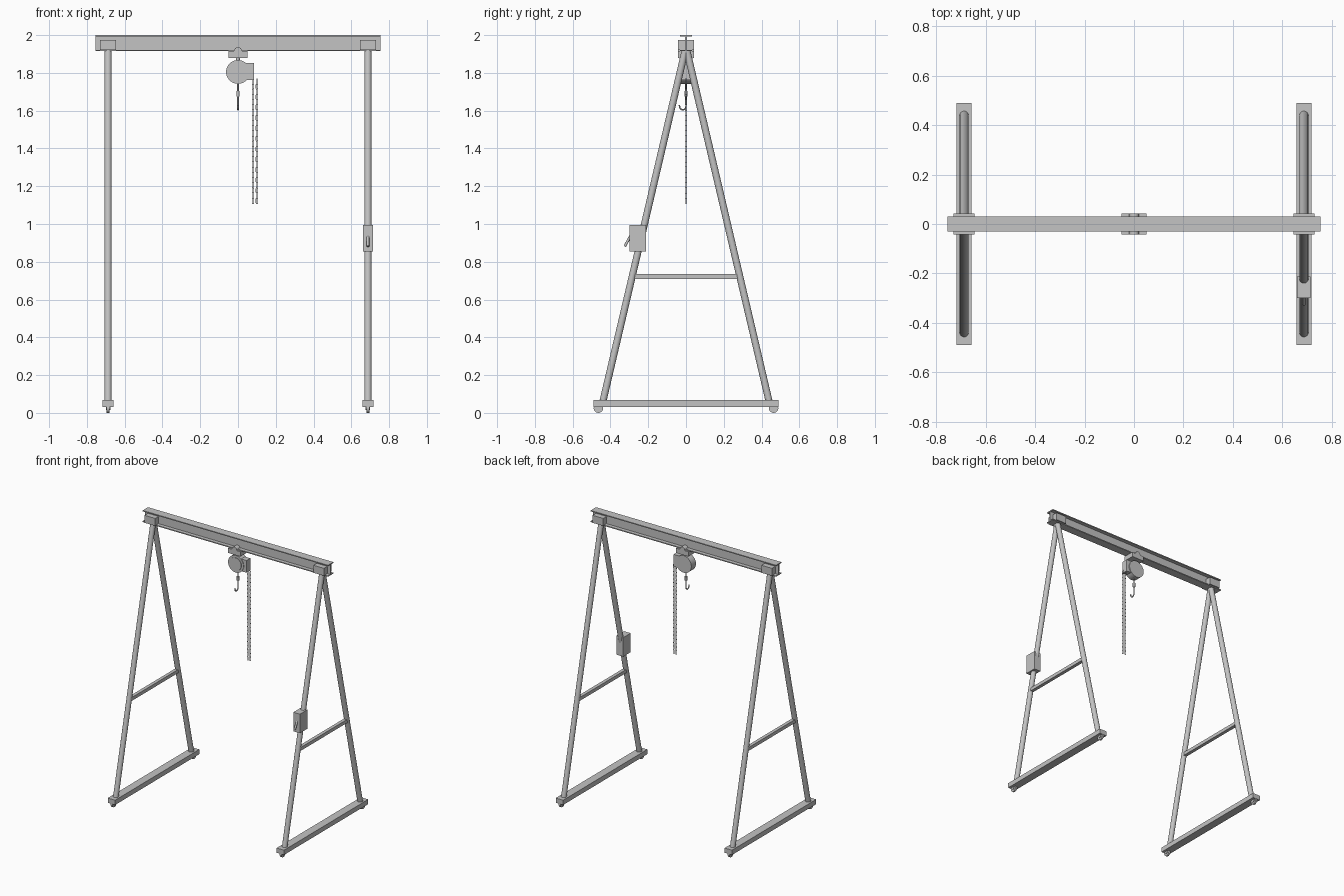
import bpy, math
from mathutils import Vector

old = bpy.data.objects.get("Cube")
if old:
    bpy.data.objects.remove(old)

steel = bpy.data.materials.new("grey_steel")
steel.use_nodes = True
GREY = (0.55, 0.55, 0.55, 1)
steel.diffuse_color = GREY
steel.node_tree.nodes["Principled BSDF"].inputs["Base Color"].default_value = GREY


def finish(name, smooth=False):
    ob = bpy.context.object
    ob.name = name
    ob.data.materials.clear()
    ob.data.materials.append(steel)
    if smooth:
        bpy.ops.object.shade_smooth_by_angle(angle=math.radians(40))
    return ob


def box(name, low, high):
    low, high = Vector(low), Vector(high)
    bpy.ops.mesh.primitive_cube_add(size=1, location=(low + high) / 2)
    bpy.context.object.scale = high - low
    bpy.ops.object.transform_apply(location=False, rotation=False)
    return finish(name)


def rod(name, start, end, radius, sides=24):
    start, end = Vector(start), Vector(end)
    axis = end - start
    bpy.ops.mesh.primitive_cylinder_add(vertices=sides, radius=radius, depth=axis.length,
                                        location=(start + end) / 2)
    bpy.context.object.rotation_euler = axis.to_track_quat('Z', 'Y').to_euler()
    return finish(name, True)


def wire(name, points, radius, cyclic=False):
    curve = bpy.data.curves.new(name, 'CURVE')
    curve.dimensions = '3D'
    curve.bevel_depth = radius
    curve.bevel_resolution = 1
    curve.use_fill_caps = True
    spline = curve.splines.new('POLY')
    spline.points.add(len(points) - 1)
    for p, co in zip(spline.points, points):
        p.co = (*co, 1)
    spline.use_cyclic_u = cyclic
    ob = bpy.data.objects.new(name, curve)
    bpy.context.collection.objects.link(ob)
    bpy.ops.object.select_all(action='DESELECT')
    ob.select_set(True)
    bpy.context.view_layer.objects.active = ob
    bpy.ops.object.convert(target='MESH')
    return finish(name, True)


# I-beam extruded along x from its profile
half = [(0.031, 1.915), (0.031, 1.922), (0.004, 1.922),
        (0.004, 1.993), (0.031, 1.993), (0.031, 2.0)]
profile = half + [(-y, z) for y, z in reversed(half)]
n = len(profile)
verts = [(x, y, z) for x in (-0.755, 0.755) for y, z in profile]
faces = [(i, (i + 1) % n, n + (i + 1) % n, n + i) for i in range(n)]
faces += [tuple(reversed(range(n))), tuple(range(n, 2 * n))]
mesh = bpy.data.meshes.new("i_beam")
mesh.from_pydata(verts, [], faces)
mesh.update()
beam = bpy.data.objects.new("i_beam", mesh)
bpy.context.collection.objects.link(beam)
mesh.materials.append(steel)

# A-frames at both ends
LEG_X = 0.688
for side, sx in (("right", -1), ("left", 1)):
    x = sx * LEG_X
    box(f"{side}_bracket", (x - 0.043, -0.043, 1.92), (x + 0.043, 0.043, 1.975))
    box(f"{side}_base", (x - 0.03, -0.49, 0.032), (x + 0.03, 0.49, 0.067))
    box(f"{side}_crossbar", (x - 0.0125, -0.275, 0.71), (x + 0.0125, 0.275, 0.735))
    for end, sy in (("front", -1), ("back", 1)):
        rod(f"{side}_{end}_leg", (x, sy * 0.44, 0.06), (x, sy * 0.003, 1.925), 0.0185)
        y = sy * 0.464
        rod(f"{side}_{end}_wheel", (x - 0.007, y, 0.025), (x + 0.007, y, 0.025), 0.025)
        rod(f"{side}_{end}_wheel_hub", (x - 0.012, y, 0.026), (x + 0.012, y, 0.026), 0.012, 16)

# control box with a lever on the front left leg
box("control_box", (LEG_X - 0.027, -0.3, 0.855), (LEG_X + 0.027, -0.213, 0.995))
rod("control_lever", (LEG_X, -0.295, 0.935), (LEG_X, -0.324, 0.882), 0.007, 16)

# trolley under the beam
box("trolley_body", (-0.05, -0.043, 1.88), (0.05, 0.043, 1.915))
rod("trolley_roller", (0, -0.043, 1.916), (0, 0.043, 1.916), 0.021, 16)
rod("hanger", (0, 0, 1.855), (0, 0, 1.885), 0.011, 16)

# hoist drum and gearbox
rod("hoist_drum", (0, -0.026, 1.805), (0, 0.028, 1.805), 0.063, 40)
rod("drum_cover", (0, -0.03, 1.805), (0, -0.025, 1.805), 0.047, 40)
box("gearbox", (0.03, -0.022, 1.762), (0.085, 0.022, 1.852))

# load hook
rod("hook_shank", (0, 0, 1.65), (0, 0, 1.75), 0.004, 12)
rod("hook_block", (0, 0, 1.675), (0, 0, 1.705), 0.009, 16)
bend = [(0, -0.017 + 0.017 * math.cos(a), 1.622 - 0.017 * math.sin(a))
        for a in (math.pi * i / 12 for i in range(13))]
wire("hook", [(0, 0, 1.68)] + bend + [(0, -0.035, 1.63)], 0.0045)

# hand chain: two strands of alternating oval links
LINKS = 24
PITCH = 0.0275
for strand, x in (("inner", 0.079), ("outer", 0.1)):
    for k in range(LINKS):
        z = 1.755 - k * PITCH
        oval = []
        for i in range(12):
            a = 2 * math.pi * (i + 0.5) / 12
            w = 0.0045 * math.cos(a)
            h = 0.0045 * math.sin(a) + math.copysign(0.0095, math.sin(a))
            oval.append((x + w, 0, z + h) if k % 2 else (x, w, z + h))
        wire(f"{strand}_chain_link_{k + 1}", oval, 0.0022, True)
